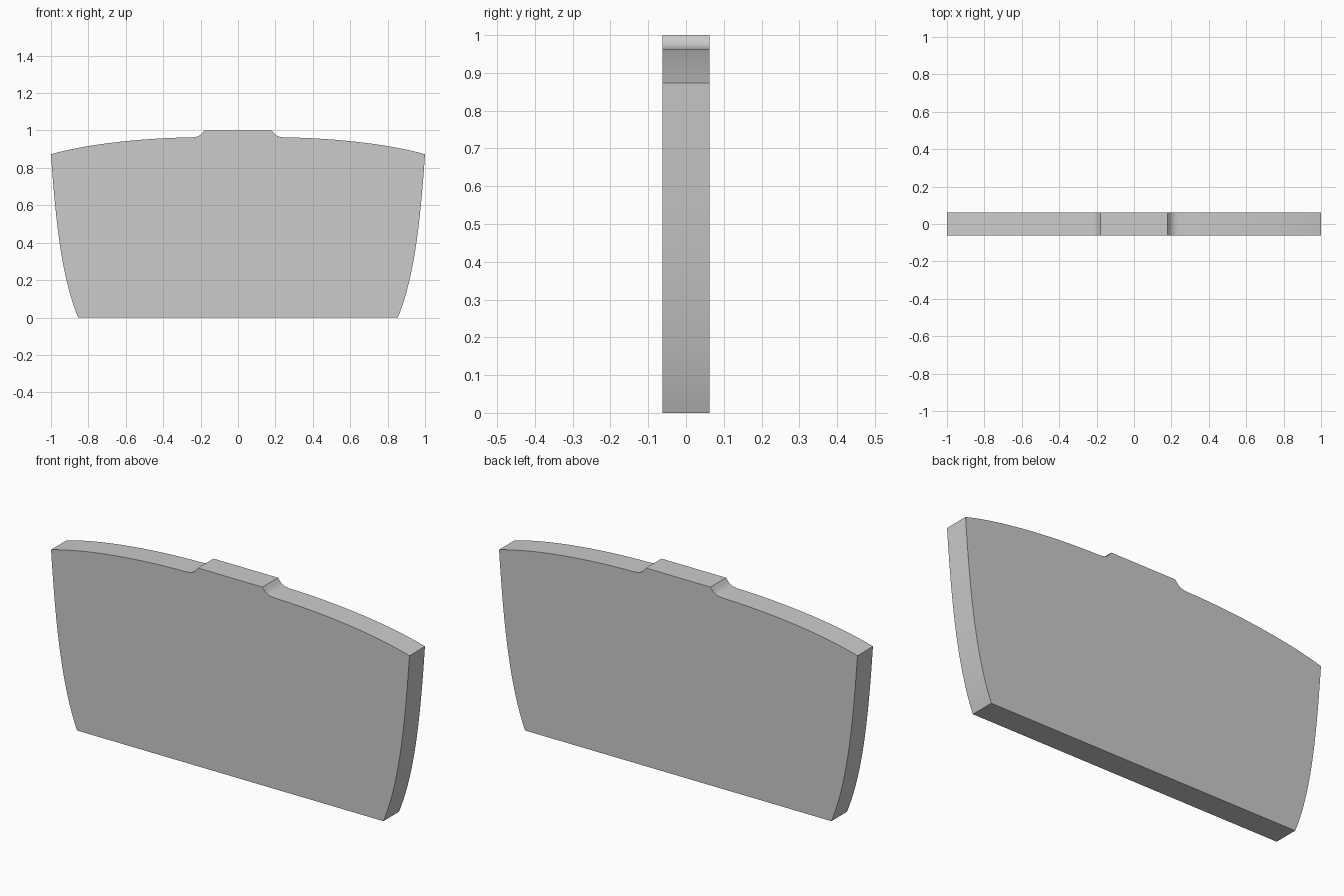
import bpy, bmesh
from mathutils import Vector
from mathutils.geometry import interpolate_bezier

if "Cube" in bpy.data.objects:
    bpy.data.objects.remove(bpy.data.objects["Cube"])

HALF_DEPTH = 0.062

def curve(p0, p1, p2, p3, n):
    pts = interpolate_bezier(*[Vector((x, 0, z)) for x, z in (p0, p1, p2, p3)], n)
    return [(p.x, p.z) for p in pts]

# Right half of the outline: bowed side, arched top, concave step up to the tab
half = curve((0.855, 0), (0.945, 0.22), (0.975, 0.52), (1, 0.873), 20)
half += curve((1, 0.873), (0.8, 0.93), (0.5, 0.96), (0.25, 0.963), 20)[1:]
half += curve((0.25, 0.963), (0.205, 0.965), (0.2, 0.975), (0.18, 1), 10)[1:]
outline = half + [(-x, z) for x, z in reversed(half)]

# Panel body: mirrored outline extruded front to back
bm = bmesh.new()
front = bm.faces.new([bm.verts.new((x, -HALF_DEPTH, z)) for x, z in outline])
ext = bmesh.ops.extrude_face_region(bm, geom=[front], use_keep_orig=True)
back = [v for v in ext["geom"] if isinstance(v, bmesh.types.BMVert)]
bmesh.ops.translate(bm, verts=back, vec=(0, 2 * HALF_DEPTH, 0))
bmesh.ops.recalc_face_normals(bm, faces=bm.faces)

mesh = bpy.data.meshes.new("curved_panel")
bm.to_mesh(mesh)
bm.free()
panel = bpy.data.objects.new("curved_panel", mesh)
bpy.context.collection.objects.link(panel)

# Smooth rim, crisp corners
bpy.context.view_layer.objects.active = panel
panel.select_set(True)
bpy.ops.object.shade_smooth_by_angle(angle=0.5)
